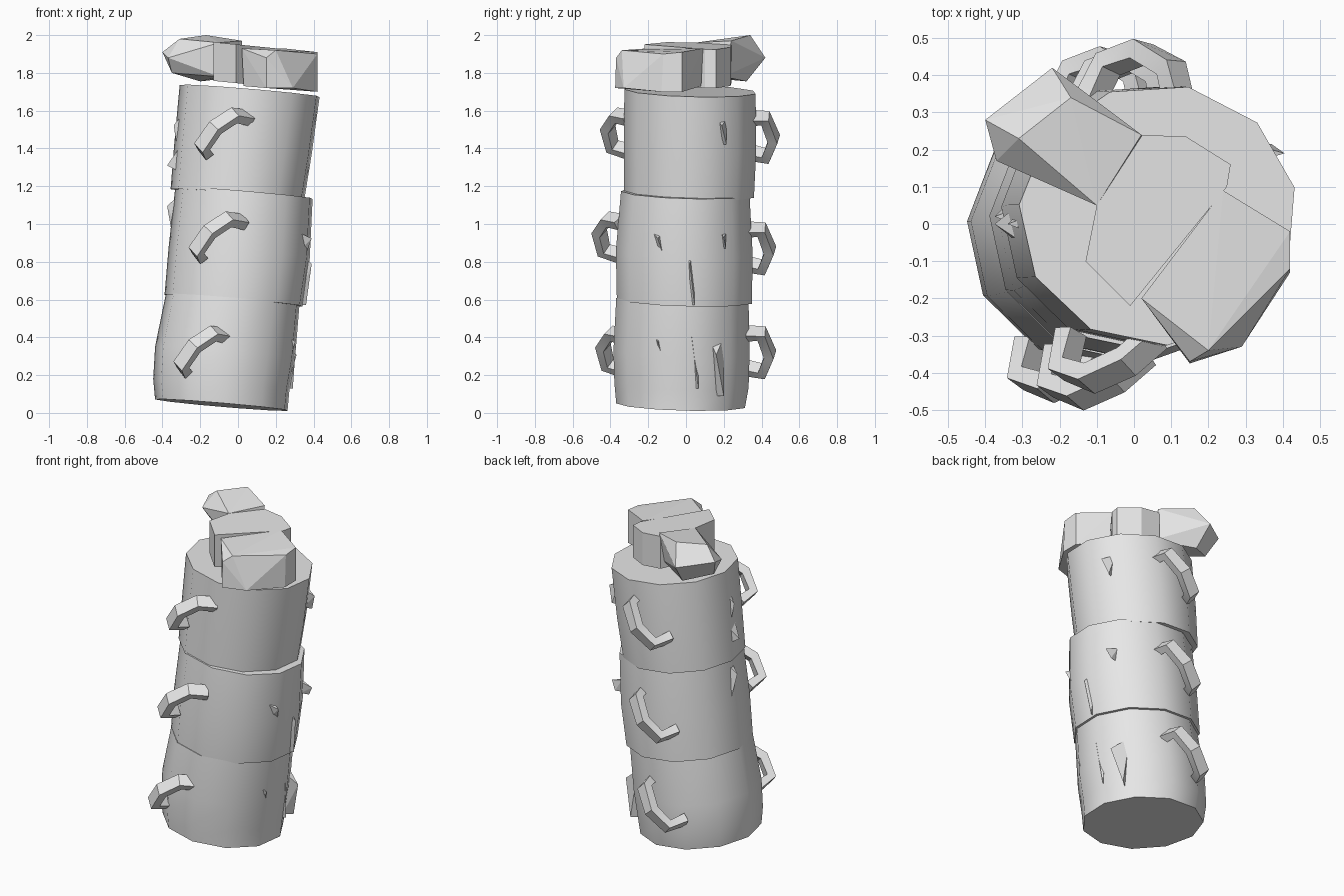
import bpy, bmesh, math
from mathutils import Vector

if "Cube" in bpy.data.objects:
    bpy.data.objects.remove(bpy.data.objects["Cube"])

grey = bpy.data.materials.new("plain grey")
grey.diffuse_color = (0.8, 0.8, 0.8, 1)
grey.use_nodes = True
grey.node_tree.nodes["Principled BSDF"].inputs["Base Color"].default_value = grey.diffuse_color


def finish(name, bm, smooth=None):
    bmesh.ops.recalc_face_normals(bm, faces=bm.faces)
    me = bpy.data.meshes.new(name)
    bm.to_mesh(me)
    bm.free()
    ob = bpy.data.objects.new(name, me)
    bpy.context.collection.objects.link(ob)
    me.materials.append(grey)
    if smooth:
        bpy.ops.object.select_all(action='DESELECT')
        ob.select_set(True)
        bpy.context.view_layer.objects.active = ob
        bpy.ops.object.shade_smooth_by_angle(angle=math.radians(smooth))
    return ob


def skin(name, rings, smooth=None):
    """Join rings of points into a closed tube."""
    bm = bmesh.new()
    vs = [[bm.verts.new(p) for p in r] for r in rings]
    n = len(vs[0])
    for a, b in zip(vs, vs[1:]):
        for i in range(n):
            j = (i + 1) % n
            bm.faces.new((a[i], a[j], b[j], b[i]))
    bm.faces.new(vs[0][::-1])
    bm.faces.new(vs[-1])
    return finish(name, bm, smooth)


def hull(name, pts):
    bm = bmesh.new()
    for p in pts:
        bm.verts.new(p)
    res = bmesh.ops.convex_hull(bm, input=bm.verts)
    loose = [v for v in bm.verts if not v.link_faces]
    bmesh.ops.delete(bm, geom=loose, context='VERTS')
    return finish(name, bm)


def drum(name, levels, sides=11):
    rings = []
    for cx, cy, z, rx, ry in levels:
        ring = []
        for i in range(sides):
            a = math.radians(12) + math.tau * i / sides
            dx, dy = rx * math.cos(a), ry * math.sin(a)
            ring.append((cx + dx, cy + dy, z - 0.085 * dx - 0.03 * dy))
        rings.append(ring)
    skin(name, rings, 40)


def strap(name, path, offset, w=0.037, t=0.026):
    """Four-sided strap swept along a path."""
    pts = [Vector(p) + Vector(offset) for p in path]
    mid = (pts[0] + pts[-1]) / 2
    rings = []
    for i, p in enumerate(pts):
        tan = (pts[min(i + 1, len(pts) - 1)] - pts[max(i - 1, 0)]).normalized()
        out = p - mid
        out = (out - tan * out.dot(tan)).normalized()
        side = tan.cross(out)
        rings.append([p + side * w * a + out * t * b
                      for a, b in ((-1, -1), (1, -1), (1, 1), (-1, 1))])
    skin(name, rings, 30)


# Three leaning stacked drums: centre x, centre y, height, radius x, radius y
drum("bottom_drum", [(-.085, -.025, .042, .355, .345), (-.085, -.02, .15, .365, .36),
                     (-.065, -.02, .32, .375, .365), (-.025, -.015, .6, .358, .355)])
drum("middle_drum", [(-.02, -.005, .595, .37, .362), (.01, -.005, .85, .378, .367),
                     (.035, .0, 1.165, .368, .345)])
drum("top_drum", [(.0, .02, 1.155, .358, .348), (.03, .025, 1.4, .368, .355),
                  (.065, .025, 1.705, .375, .352)])

# Looped handles on the front and back of each drum
front = [(.06, -.30, 1.56), (-.02, -.37, 1.575), (-.12, -.415, 1.51),
         (-.19, -.39, 1.41), (-.17, -.29, 1.38)]
back = [(.12, .33, 1.56), (.10, .42, 1.56), (.02, .465, 1.45),
        (-.07, .43, 1.36), (-.12, .33, 1.38)]
strap("top_front_handle", front, (0, 0, 0))
strap("middle_front_handle", front, (-.03, -.045, -.55))
strap("bottom_front_handle", front, (-.11, -.025, -1.155))
strap("top_back_handle", back, (0, 0, 0))
strap("middle_back_handle", back, (-.03, -.02, -.59))
strap("bottom_back_handle", back, (-.09, -.02, -1.14))

# Bow lying on top: right loop, knot, left loop
hull("bow_right_loop", [
    (.02, -.20, 1.93), (.24, .09, 1.93), (.42, -.02, 1.91), (.20, -.34, 1.92),
    (.03, -.20, 1.73), (.25, .08, 1.73), (.42, -.02, 1.70), (.42, -.13, 1.70),
    (.42, -.12, 1.90), (.29, -.33, 1.72), (.15, -.375, 1.72), (.15, -.37, 1.88)])
hull("bow_knot", [
    (x, y, z - .1 * x) for z in (1.95, 1.745) for x, y in
    ((-.10, .05), (-.13, -.10), (-.01, -.22), (.25, .10), (.26, .16),
     (.14, .235), (.01, .24))])
hull("bow_left_loop", [
    (-.10, .05, 1.96), (.02, .24, 1.97), (-.17, .34, 2.0), (-.31, .23, 1.98),
    (-.10, .06, 1.78), (.02, .20, 1.78), (-.22, .42, 1.88), (-.40, .28, 1.91),
    (-.37, .17, 1.88), (-.20, .32, 1.755), (-.35, .22, 1.80)])

# Thin wedge-shaped splinters: tip below, blunt end above, standing off the side
splinters = [  # side, surface x, y, top z, tip z, half width, stand-off
    (1, .37, .19, 1.56, 1.42, .025, .035), (1, .36, -.15, .96, .84, .03, .03),
    (1, .36, .02, .88, .57, .025, .03), (1, .35, .20, .95, .87, .012, .03),
    (1, .275, -.15, .42, .28, .03, .03), (1, .29, .03, .52, .13, .035, .02),
    (1, .25, .16, .40, .09, .04, .06), (-1, -.31, .0, 1.62, 1.30, .03, .03),
    (-1, -.345, .02, 1.17, .92, .03, .03), (-1, -.415, .0, .45, .15, .03, .02)]
for n, (s, x, y, top, tip, w, d) in enumerate(splinters, 1):
    inner = x - s * .05
    hull(f"splinter_{n}", [(inner, y - w, top), (inner, y + w, top),
                           (x + s * d, y, top - .3 * (top - tip)),
                           (x, y + w, tip), (inner, y, tip)])

# Nose-like nub on the left of the top drum
hull("left_nub", [(-.30, -.05, 1.42), (-.30, .06, 1.42), (-.375, .0, 1.31),
                  (-.30, -.06, 1.27), (-.30, .06, 1.27)])
